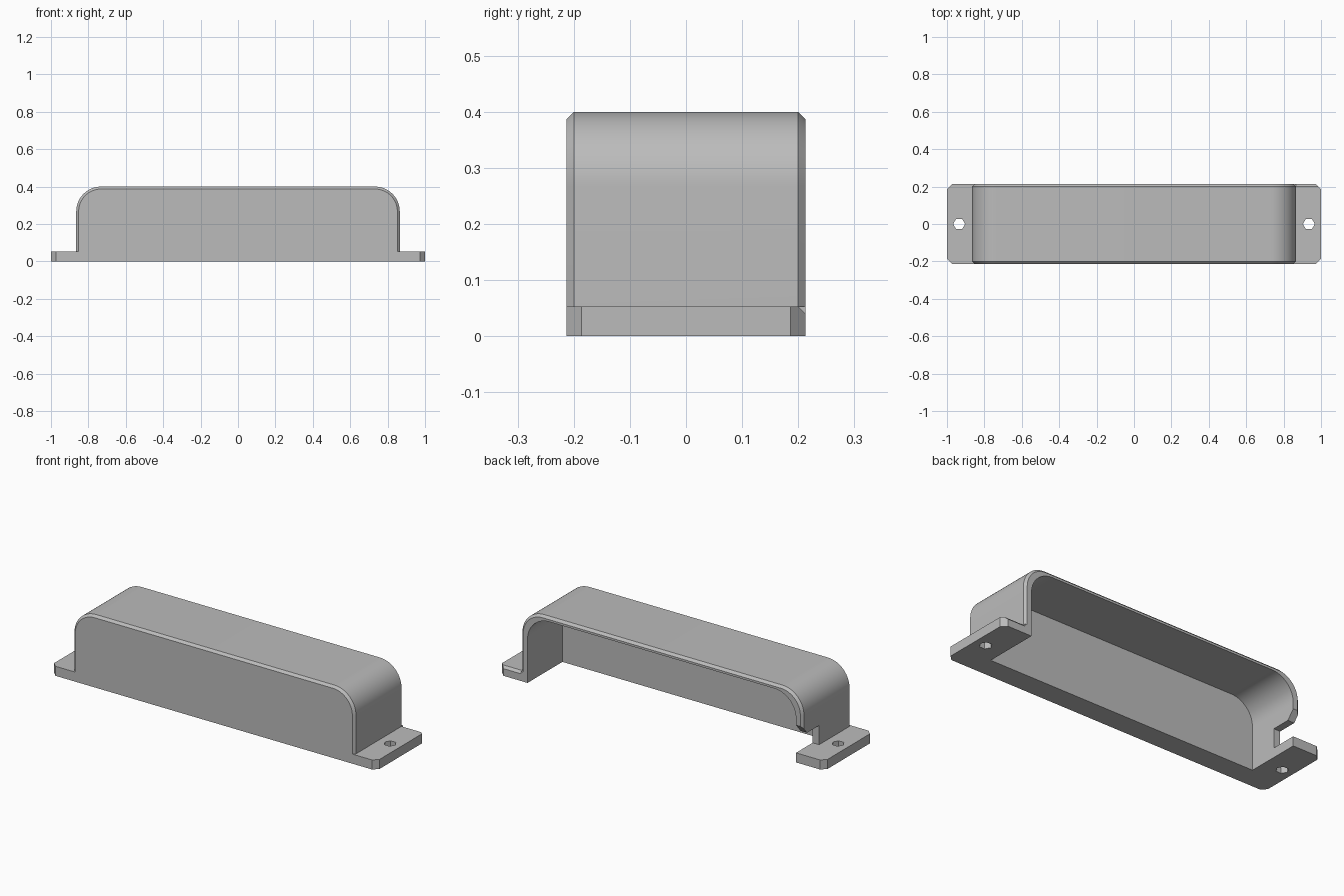
import bpy
import bmesh
from math import cos, sin, pi, radians

if "Cube" in bpy.data.objects:
    bpy.data.objects.remove(bpy.data.objects["Cube"], do_unlink=True)

grey = bpy.data.materials.new("grey plastic")
grey.use_nodes = True
grey.diffuse_color = (0.5, 0.5, 0.5, 1)
grey.node_tree.nodes["Principled BSDF"].inputs["Base Color"].default_value = (0.5, 0.5, 0.5, 1)

DEPTH = 0.213      # half depth
EDGE = 0.013       # small edge chamfer
PLATE = 0.053      # flange thickness
WIDTH, HEIGHT, RADIUS = 0.865, 0.4, 0.133
INNER = 0.825      # cavity half width


def loft(name, rings):
    """Closed solid through equal-length rings of points."""
    bm = bmesh.new()
    loops = [[bm.verts.new(p) for p in ring] for ring in rings]
    n = len(loops[0])
    for a, b in zip(loops, loops[1:]):
        for i in range(n):
            j = (i + 1) % n
            bm.faces.new((a[i], a[j], b[j], b[i]))
    bm.faces.new(loops[0])
    bm.faces.new(loops[-1])
    bmesh.ops.recalc_face_normals(bm, faces=bm.faces)
    mesh = bpy.data.meshes.new(name)
    bm.to_mesh(mesh)
    bm.free()
    obj = bpy.data.objects.new(name, mesh)
    mesh.materials.append(grey)
    bpy.context.collection.objects.link(obj)
    return obj


def arch(y, half, top, r, bottom=0.0, steps=14):
    """Round-shouldered outline across the width at depth y."""
    arc = [(half - r + r * cos(t), top - r + r * sin(t))
           for t in [pi / 2 * i / steps for i in range(steps + 1)]]
    right = [(half, bottom)] + arc
    left = [(-x, z) for x, z in reversed(right)]
    return [(x, y, z) for x, z in right + left]


def slab(name, outline, z0, z1):
    return loft(name, [[(x, y, z) for x, y in outline] for z in (z0, z1)])


def side_prism(name, outline, x0, x1):
    return loft(name, [[(x, y, z) for y, z in outline] for x in (x0, x1)])


def combine(target, other, operation):
    mod = target.modifiers.new(other.name, 'BOOLEAN')
    mod.operation = operation
    mod.solver = 'EXACT'
    mod.object = other
    bpy.context.view_layer.objects.active = target
    bpy.ops.object.modifier_apply(modifier=mod.name)
    bpy.data.objects.remove(other, do_unlink=True)


# Arched shell with chamfered front and back edges
cover = loft("mounting_cover", [
    arch(y, WIDTH - c, HEIGHT - c, RADIUS - c)
    for y, c in ((-DEPTH, EDGE), (-DEPTH + EDGE, 0), (DEPTH - EDGE, 0), (DEPTH, EDGE))])

# Base plate with clipped corners, forming both end flanges
clip = 0.027
corner = [(1 - clip, DEPTH), (1, DEPTH - clip)]
half = corner + [(x, -y) for x, y in reversed(corner)]
plan = half + [(-x, y) for x, y in reversed(half)]
combine(cover, slab("base_plate", plan, 0, PLATE), 'UNION')

# Cavity open at the back and underneath
combine(cover, loft("cavity", [arch(y, INNER, 0.375, RADIUS, -0.1) for y in (-0.093, 0.3)]),
        'DIFFERENCE')

# Hexagonal screw holes
for side in (-1, 1):
    hexagon = [(side * 0.935 + 0.032 * cos(i * pi / 3), 0.032 * sin(i * pi / 3))
               for i in range(6)]
    combine(cover, slab("screw_hole", hexagon, -0.1, 0.2), 'DIFFERENCE')

# Cable slot in one end wall, with a sloped lead-in
slot = [(0.067, PLATE), (0.067, 0.16), (0.173, 0.16), (0.213, 0.207), (0.25, 0.25), (0.25, PLATE)]
combine(cover, side_prism("cable_slot", slot, -0.9, -0.8), 'DIFFERENCE')

# Chamfer on the back edge of the other flange
wedge = [(DEPTH - 2 * EDGE, PLATE + EDGE), (DEPTH + EDGE, PLATE + EDGE),
         (DEPTH + EDGE, PLATE - 2 * EDGE)]
combine(cover, side_prism("flange_chamfer", wedge, WIDTH, 1.1), 'DIFFERENCE')

# Single colour, smooth shoulders and sharp edges
cover.data.materials.clear()
cover.data.materials.append(grey)
for face in cover.data.polygons:
    face.material_index = 0
bpy.ops.object.select_all(action='DESELECT')
cover.select_set(True)
bpy.context.view_layer.objects.active = cover
bpy.ops.object.shade_smooth_by_angle(angle=radians(25))
